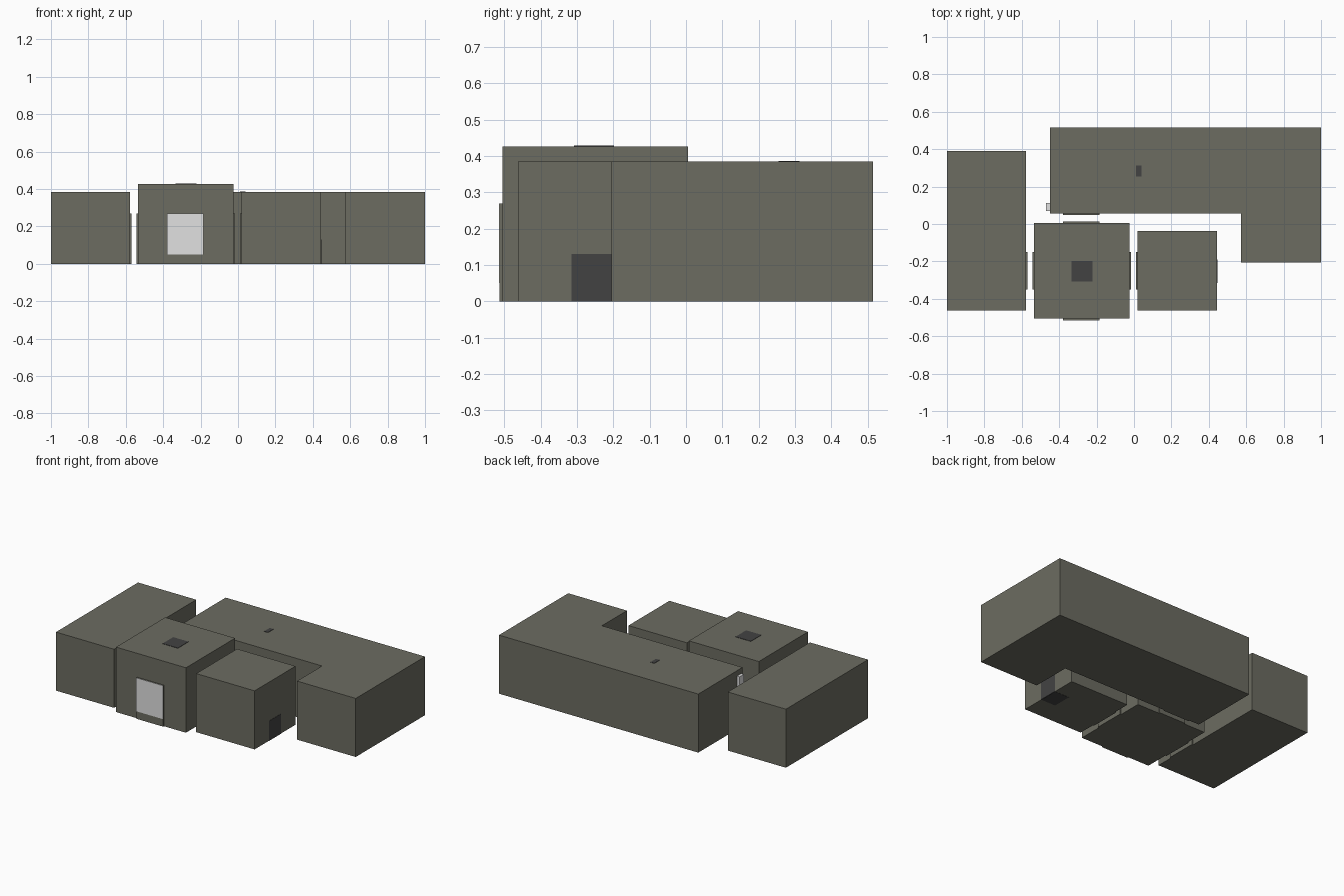
import bpy
import bmesh

cube = bpy.data.objects.get("Cube")
if cube:
    bpy.data.objects.remove(cube)


def material(name, colour):
    m = bpy.data.materials.new(name)
    m.use_nodes = True
    m.diffuse_color = (*colour, 1)
    m.node_tree.nodes["Principled BSDF"].inputs["Base Color"].default_value = (*colour, 1)
    return m


WALL = material("olive grey wall", (0.15, 0.15, 0.12))
DARK = material("charcoal", (0.055, 0.055, 0.055))
LIGHT = material("pale grey", (0.75, 0.75, 0.75))


def prism(name, outline, z0, z1, mat):
    """Extrude a floor outline from z0 to z1."""
    bm = bmesh.new()
    base = bm.faces.new([bm.verts.new((x, y, z0)) for x, y in outline])
    top = bmesh.ops.extrude_face_region(bm, geom=[base])["geom"]
    for v in top:
        if isinstance(v, bmesh.types.BMVert):
            v.co.z = z1
    bmesh.ops.recalc_face_normals(bm, faces=bm.faces)
    mesh = bpy.data.meshes.new(name)
    bm.to_mesh(mesh)
    bm.free()
    mesh.materials.append(mat)
    obj = bpy.data.objects.new(name, mesh)
    bpy.context.collection.objects.link(obj)
    return obj


def box(name, x0, x1, y0, y1, z0, z1, mat):
    return prism(name, [(x0, y0), (x1, y0), (x1, y1), (x0, y1)], z0, z1, mat)


# Room blocks
H, HALL_H = 0.385, 0.427
box("long_side_room", -1, -0.577, -0.463, 0.39, 0, H, WALL)
box("central_hall", -0.534, -0.025, -0.505, 0.006, 0, HALL_H, WALL)
box("small_room", 0.02, 0.445, -0.463, -0.038, 0, H, WALL)
prism("corner_wing", [(-0.45, 0.055), (0.573, 0.055), (0.573, -0.205),
                      (1, -0.205), (1, 0.515), (-0.45, 0.515)], 0, H, WALL)

# Doors: a wall-coloured slab
DOOR_H, SLAB = 0.27, 0.008
for name, y in (("front_door", -0.513), ("hall_back_door", 0.006), ("wing_door", 0.047)):
    box(name, -0.38, -0.185, y, y + SLAB, 0, DOOR_H, WALL)
for name, x in (("side_room_door", -0.577), ("hall_right_door", -0.542),
                ("hall_left_door", -0.025), ("small_room_door", 0.012)):
    box(name, x, x + SLAB, -0.35, -0.15, 0, DOOR_H, WALL)

# Pale panel on the front door
box("front_door_panel", -0.38, -0.185, -0.515, -0.513, 0.05, DOOR_H, LIGHT)

# Pale fitting on the end wall of the wing
box("wall_fitting", -0.47, -0.45, 0.07, 0.113, 0.23, 0.35, LIGHT)

# Dark hatch low on the small room, with its underside
box("hatch", 0.445, 0.447, -0.315, -0.19, 0, 0.13, DARK)
box("hatch_floor", 0.34, 0.445, -0.315, -0.19, -0.001, 0.001, DARK)

# Dark roof lights
box("hall_roof_light", -0.333, -0.222, -0.308, -0.198, HALL_H, HALL_H + 0.002, DARK)
box("wing_roof_light", 0.012, 0.04, 0.255, 0.312, H, H + 0.002, DARK)
